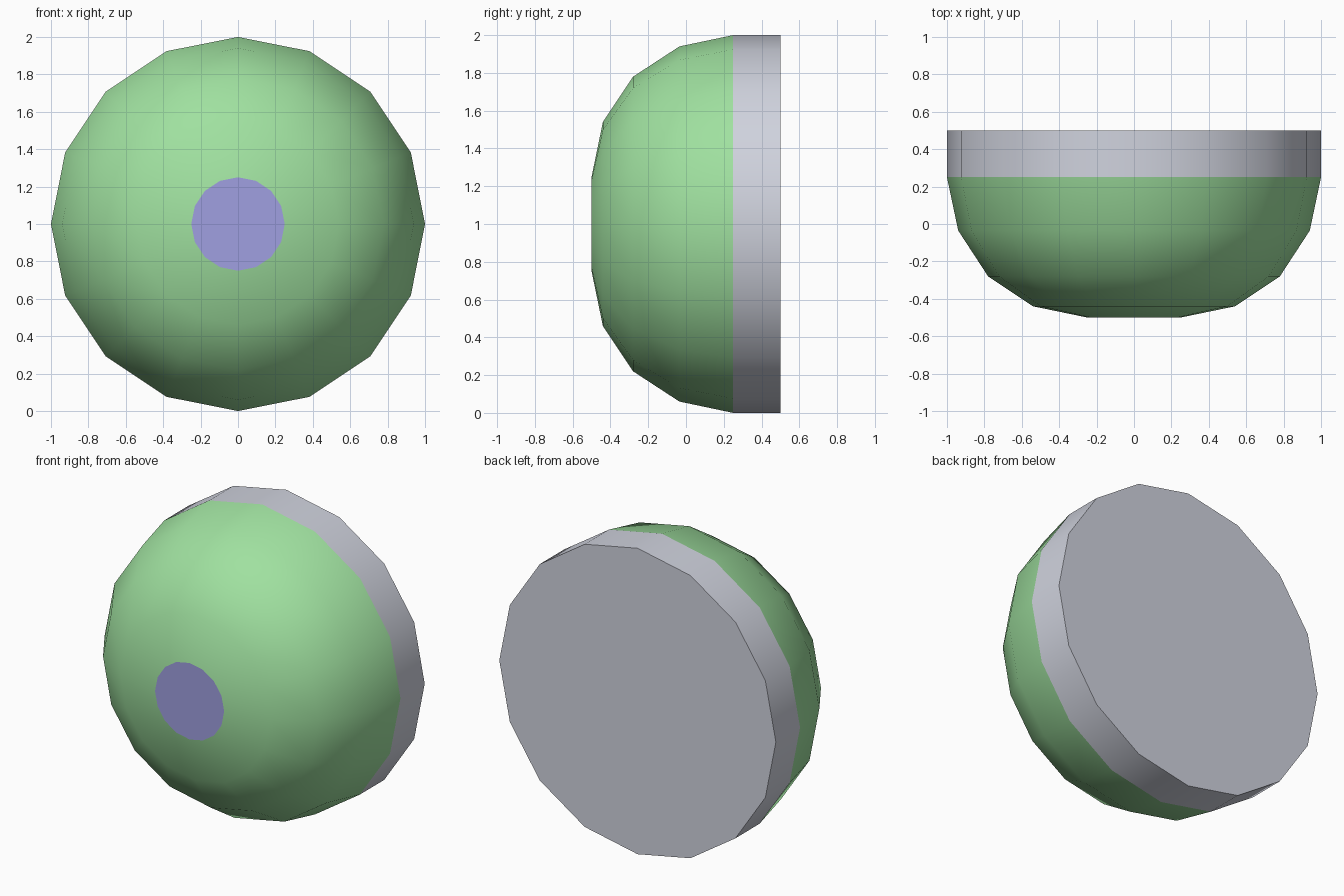
import bpy
import math

SIDES = 16
CENTRE_Z = 1.0

cube = bpy.data.objects.get("Cube")
if cube:
    bpy.data.objects.remove(cube, do_unlink=True)


def make_material(name, rgb):
    mat = bpy.data.materials.new(name)
    mat.use_nodes = True
    colour = (*rgb, 1.0)
    mat.diffuse_color = colour
    mat.node_tree.nodes["Principled BSDF"].inputs["Base Color"].default_value = colour
    return mat


def lathe(name, profile, mat, cap=False, smooth=True):
    """Turn a (radius, y) profile, listed back to front, around the y axis."""
    verts, faces = [], []
    for radius, y in profile:
        for i in range(SIDES):
            a = math.tau * i / SIDES
            verts.append((radius * math.cos(a), y, CENTRE_Z + radius * math.sin(a)))
    for ring in range(len(profile) - 1):
        for i in range(SIDES):
            j = (i + 1) % SIDES
            low, high = ring * SIDES, (ring + 1) * SIDES
            faces.append((low + i, low + j, high + j, high + i))
    if cap:
        faces.append(tuple(reversed(range(SIDES))))
    mesh = bpy.data.meshes.new(name)
    mesh.from_pydata(verts, [], faces)
    mesh.materials.append(mat)
    mesh.update()
    obj = bpy.data.objects.new(name, mesh)
    bpy.context.collection.objects.link(obj)
    if smooth:
        bpy.ops.object.select_all(action='DESELECT')
        obj.select_set(True)
        bpy.context.view_layer.objects.active = obj
        bpy.ops.object.shade_smooth_by_angle(angle=math.radians(40))
    return obj


grey = make_material("light grey", (0.63, 0.65, 0.73))
green = make_material("soft green", (0.35, 0.75, 0.35))
violet = make_material("soft violet", (0.35, 0.35, 0.75))

# Flat-backed mounting ring
lathe("back_plate", [(1.0, 0.5), (1.0, 0.25)], grey, cap=True)

# Rounded shell
lathe("dome", [(1.0, 0.25), (0.94, -0.035), (0.78, -0.28), (0.54, -0.44), (0.25, -0.5)], green)

# Flat disc closing the front, facing -y
disc = lathe("front_disc", [(0.25, -0.5)], violet, cap=True, smooth=False)
disc.data.flip_normals()
